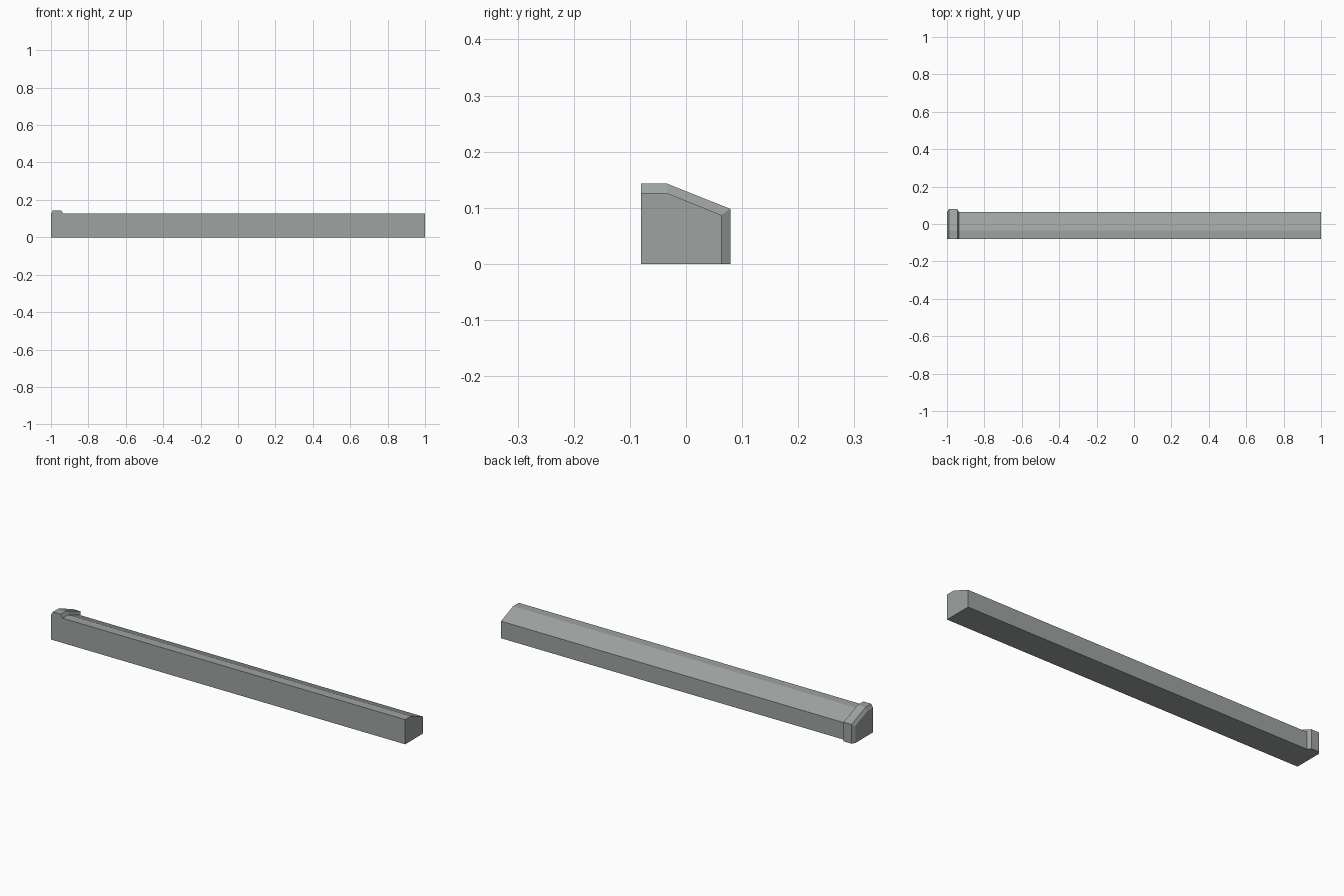
import bpy
import bmesh

if "Cube" in bpy.data.objects:
    bpy.data.objects.remove(bpy.data.objects["Cube"], do_unlink=True)

# Single weathered grey-green colour
grey = bpy.data.materials.new("grey_stone")
grey.use_nodes = True
colour = (0.34, 0.37, 0.36, 1)
grey.diffuse_color = colour
grey.node_tree.nodes["Principled BSDF"].inputs["Base Color"].default_value = colour

# Cross-sections in (y, z): flat front, sloping top towards the back
RAIL = [(-0.08, 0), (0.063, 0), (0.063, 0.087), (-0.034, 0.126), (-0.08, 0.126)]
CAP = [(-0.08, 0), (0.079, 0), (0.079, 0.098), (-0.034, 0.143), (-0.08, 0.143)]


def loft(name, sections):
    """Skin a list of (x, profile) sections into a closed solid."""
    bm = bmesh.new()
    rings = [[bm.verts.new((x, y, z)) for y, z in prof] for x, prof in sections]
    for a, b in zip(rings, rings[1:]):
        for i in range(len(a)):
            j = (i + 1) % len(a)
            bm.faces.new((a[i], a[j], b[j], b[i]))
    bm.faces.new(rings[0])
    bm.faces.new(rings[-1])
    bmesh.ops.recalc_face_normals(bm, faces=bm.faces)
    mesh = bpy.data.meshes.new(name)
    bm.to_mesh(mesh)
    bm.free()
    mesh.materials.append(grey)
    obj = bpy.data.objects.new(name, mesh)
    bpy.context.collection.objects.link(obj)
    return obj


# Long rail with a raised, bevelled collar at its right end
loft("rail_with_end_collar", [
    (-1, RAIL), (-0.99, CAP), (-0.945, CAP), (-0.935, RAIL), (1, RAIL),
])
